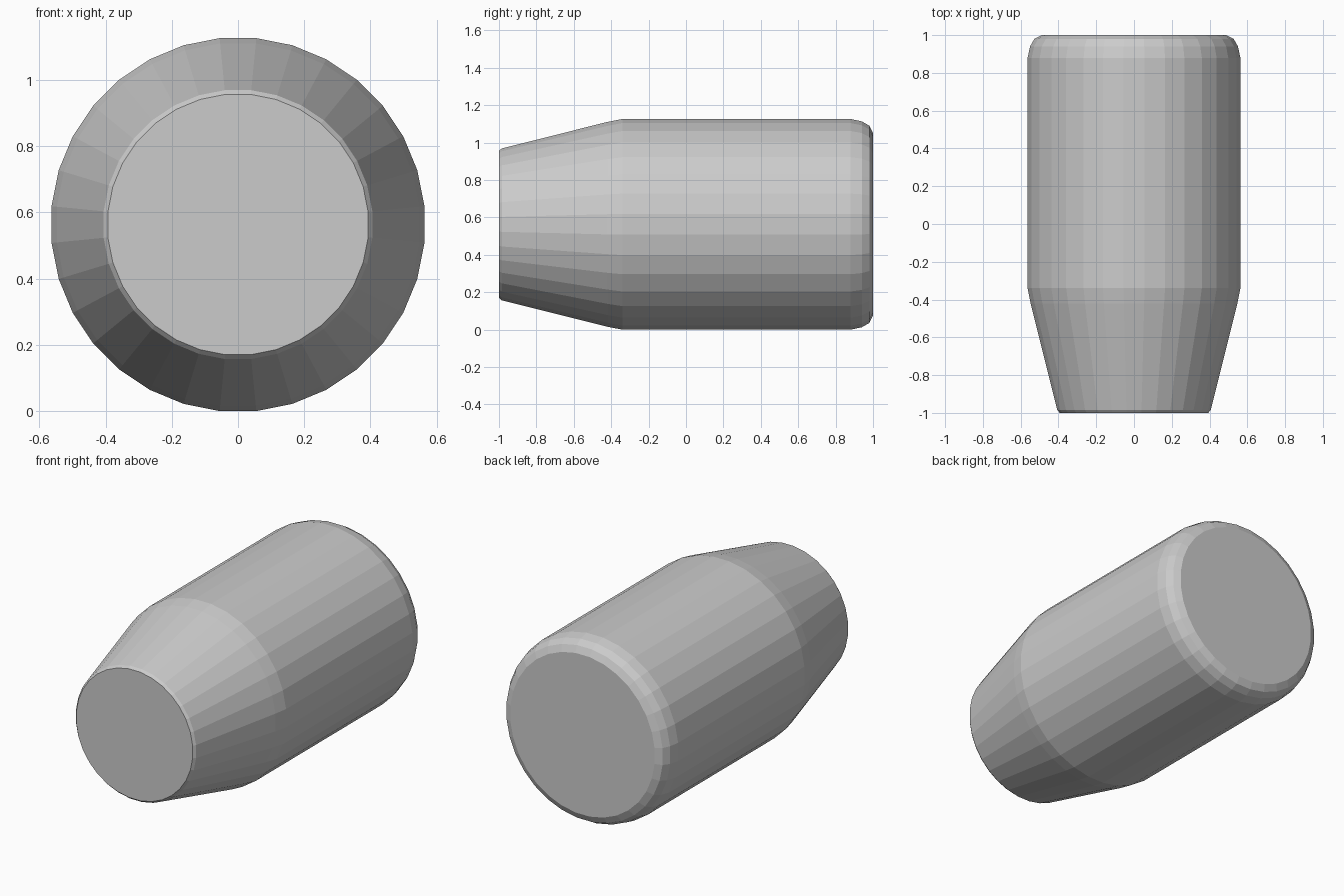
import bpy, bmesh, math

if "Cube" in bpy.data.objects:
    bpy.data.objects.remove(bpy.data.objects["Cube"])

SIDES = 32
CENTRE_Z = 0.566
# (radius, y) along the axis, front to back
PROFILE = [(0.395, -1.0), (0.408, -0.985), (0.55, -0.42), (0.566, -0.34),
           (0.566, 0.88), (0.553, 0.94), (0.53, 0.98), (0.49, 1.0)]


def lathe_along_y(name, profile, sides, centre_z):
    bm = bmesh.new()
    rings = []
    for r, y in profile:
        ring = []
        for i in range(sides):
            a = 2 * math.pi * (i + 0.5) / sides
            ring.append(bm.verts.new((r * math.cos(a), y, centre_z + r * math.sin(a))))
        rings.append(ring)
    for a, b in zip(rings, rings[1:]):
        for i in range(sides):
            j = (i + 1) % sides
            bm.faces.new((a[i], a[j], b[j], b[i]))
    # flat end caps
    bm.faces.new(rings[0])
    bm.faces.new(rings[-1])
    bmesh.ops.recalc_face_normals(bm, faces=bm.faces)
    # rest exactly on the ground
    low = min(v.co.z for v in bm.verts)
    bmesh.ops.translate(bm, verts=bm.verts, vec=(0, 0, -low))
    mesh = bpy.data.meshes.new(name)
    bm.to_mesh(mesh)
    bm.free()
    obj = bpy.data.objects.new(name, mesh)
    bpy.context.collection.objects.link(obj)
    return obj


# tapered cylinder body with rounded back rim
lathe_along_y("tapered_cylinder", PROFILE, SIDES, CENTRE_Z)
